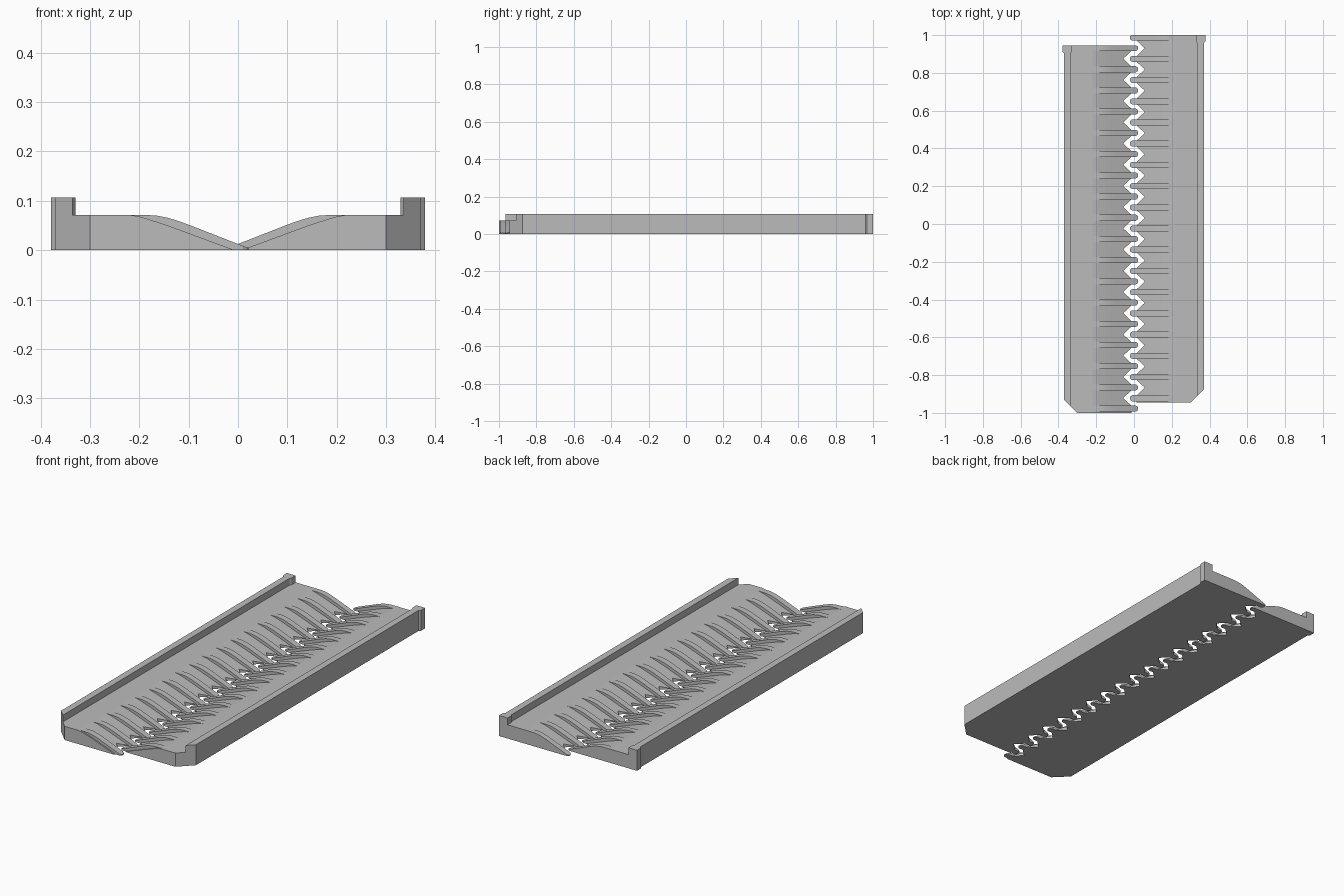
import bpy, bmesh

if "Cube" in bpy.data.objects:
    bpy.data.objects.remove(bpy.data.objects["Cube"])

PITCH, TEETH = 0.1123, 18
HALF_W = 0.016
grey = bpy.data.materials.new("plain grey")
grey.diffuse_color = (0.5, 0.5, 0.5, 1)
grey.use_nodes = True
grey.node_tree.nodes["Principled BSDF"].inputs["Base Color"].default_value = grey.diffuse_color

# Floor slope with side rail, and the higher slope followed by the ridges
FLOOR = [(0.012, 0.0), (0.012, 0.002), (0.13, 0.0455), (0.15, 0.0525), (0.17, 0.059),
         (0.185, 0.064), (0.2, 0.068), (0.22, 0.0715), (0.335, 0.0715),
         (0.335, 0.107), (0.37, 0.107), (0.37, 0.0)]
RIDGE = [(-0.021, 0.005, 0.006), (-0.018, 0.006, 0.011), (-0.01, 0.0085, HALF_W),
         (0.0, 0.0125, HALF_W), (0.105, 0.0535, HALF_W), (0.125, 0.0605, HALF_W),
         (0.145, 0.0662, HALF_W), (0.165, 0.07, HALF_W), (0.185, 0.0712, HALF_W),
         (0.218, 0.0712, HALF_W)]


def prism(bm, points, shift):
    """Extrude a closed outline of 3D points along a shift vector."""
    a = [bm.verts.new(p) for p in points]
    b = [bm.verts.new([c + d for c, d in zip(p, shift)]) for p in points]
    bm.faces.new(a)
    bm.faces.new(b[::-1])
    for i in range(len(a)):
        j = (i + 1) % len(a)
        bm.faces.new((a[j], a[i], b[i], b[j]))


def ridge(bm, y, lo, hi):
    """One tapered finger running up the slope, clipped to the panel ends."""
    rings = []
    for x, z, w in RIDGE:
        y0, y1 = max(y - w, lo), min(y + w, hi)
        rings.append([bm.verts.new(p) for p in
                      ((x, y0, 0), (x, y1, 0), (x, y1, z), (x, y0, z))])
    bm.faces.new(rings[0])
    bm.faces.new(rings[-1][::-1])
    for r, s in zip(rings, rings[1:]):
        for i in range(4):
            j = (i + 1) % 4
            bm.faces.new((r[j], r[i], s[i], s[j]))


def finish(bm, name, sx):
    for v in bm.verts:
        v.co.x *= sx
    bmesh.ops.recalc_face_normals(bm, faces=bm.faces)
    mesh = bpy.data.meshes.new(name)
    bm.to_mesh(mesh)
    bm.free()
    mesh.materials.append(grey)
    ob = bpy.data.objects.new(name, mesh)
    bpy.context.collection.objects.link(ob)
    return ob


def combine(ob, other, operation):
    mod = ob.modifiers.new(operation.lower(), 'BOOLEAN')
    mod.operation, mod.solver, mod.object = operation, 'EXACT', other
    other.hide_render = True
    other.hide_viewport = False
    bpy.context.view_layer.objects.active = ob
    bpy.ops.object.modifier_apply(modifier=mod.name)
    bpy.data.objects.remove(other, do_unlink=True)


def panel(name, sx, lo, hi, first):
    # Sloped floor with rail
    bm = bmesh.new()
    prism(bm, [(x, lo, z) for x, z in FLOOR], (0, hi - lo, 0))
    body = finish(bm, name, sx)

    # Valleys between fingers and the chamfered front corner
    bm = bmesh.new()
    for k in range(TEETH - 1):
        y = first + (k + 0.5) * PITCH
        prism(bm, [(0.057, y, -0.1), (0.0, y - 0.054, -0.1), (0.0, y + 0.054, -0.1)],
              (0, 0, 0.4))
    prism(bm, [(0.29, lo - 0.01, -0.1), (0.40, lo - 0.01, -0.1), (0.40, lo + 0.10, -0.1)],
          (0, 0, 0.4))
    combine(body, finish(bm, name + "_cutter", sx), 'DIFFERENCE')

    # Raised fingers
    bm = bmesh.new()
    for k in range(TEETH):
        ridge(bm, first + k * PITCH, lo, hi)
    combine(body, finish(bm, name + "_fingers", sx), 'UNION')

    # Thicker lug at the back end of the rail
    bm = bmesh.new()
    prism(bm, [(0.335, hi - 0.042, 0), (0.369, hi - 0.042, 0), (0.379, hi - 0.033, 0),
               (0.379, hi, 0), (0.329, hi, 0), (0.329, hi - 0.033, 0)], (0, 0, 0.107))
    combine(body, finish(bm, name + "_lug", sx), 'UNION')


panel("right_panel", 1, -0.945, 1.0, -0.9225)
panel("left_panel", -1, -1.0, 0.945, -0.9775)
